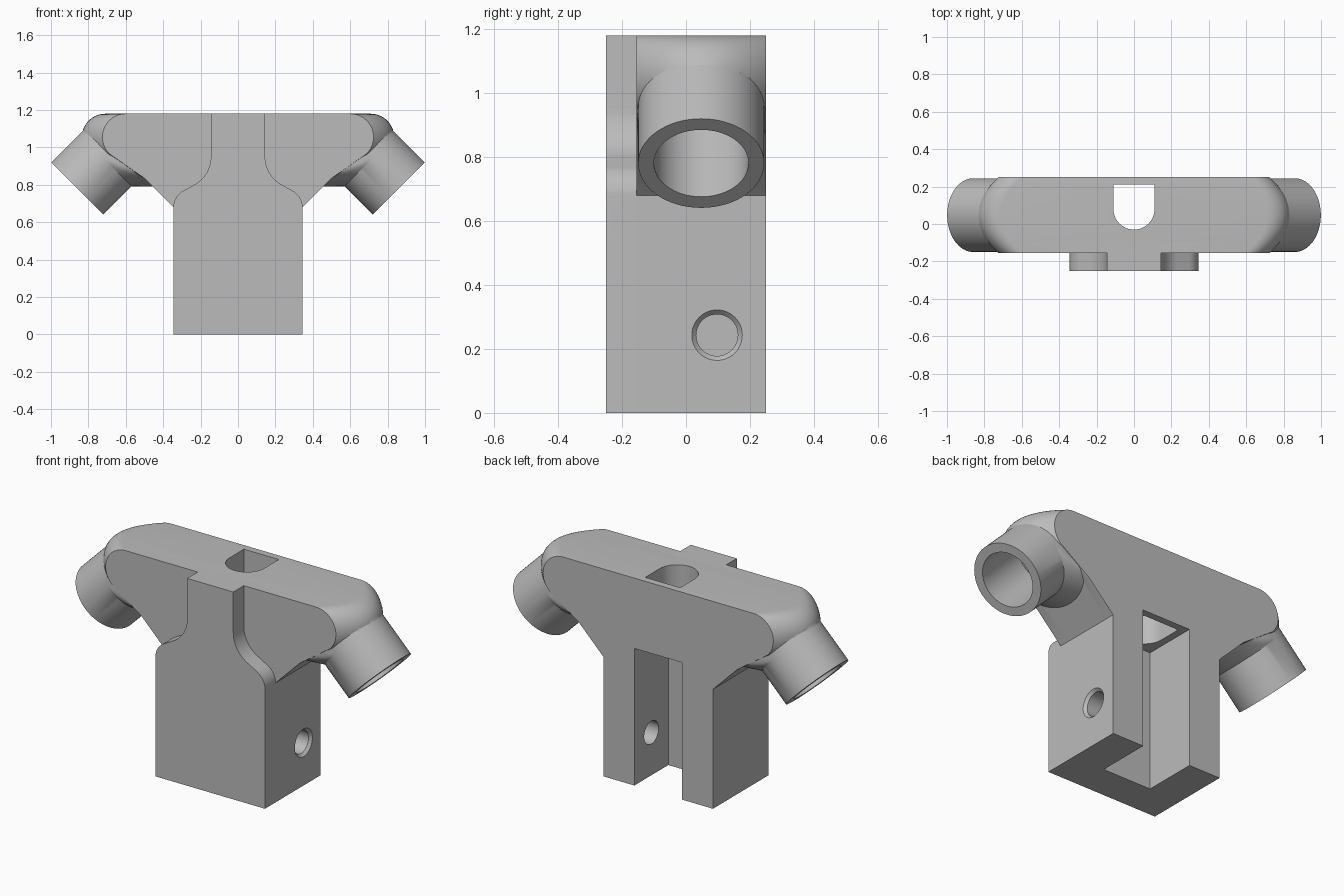
import bpy, bmesh
from math import sin, cos, pi, radians, sqrt
from mathutils import Vector

cube = bpy.data.objects.get("Cube")
if cube:
    bpy.data.objects.remove(cube, do_unlink=True)

grey = bpy.data.materials.new("plain_grey")
grey.use_nodes = True
colour = (0.5, 0.5, 0.5, 1)
grey.diffuse_color = colour
grey.node_tree.nodes["Principled BSDF"].inputs["Base Color"].default_value = colour

MID_Y, HALF_Y, TOP = 0.0475, 0.2025, 1.18


def loft(name, rings):
    """Closed solid through a list of equal-length point rings."""
    bm = bmesh.new()
    loops = [[bm.verts.new(p) for p in ring] for ring in rings]
    n = len(loops[0])
    for a, b in zip(loops, loops[1:]):
        for i in range(n):
            j = (i + 1) % n
            bm.faces.new((a[i], a[j], b[j], b[i]))
    bm.faces.new(loops[0])
    bm.faces.new(loops[-1])
    bmesh.ops.recalc_face_normals(bm, faces=bm.faces)
    mesh = bpy.data.meshes.new(name)
    bm.to_mesh(mesh)
    bm.free()
    mesh.materials.append(grey)
    ob = bpy.data.objects.new(name, mesh)
    bpy.context.collection.objects.link(ob)
    return ob


def arc(cx, cy, r, start, end, steps=12):
    return [(cx + r * cos(radians(start + (end - start) * i / steps)),
             cy + r * sin(radians(start + (end - start) * i / steps)))
            for i in range(steps + 1)]


def mirrored(half):
    return half + [(-x, z) for x, z in reversed(half)]


def combine(target, tool, operation):
    mod = target.modifiers.new(tool.name, 'BOOLEAN')
    mod.operation, mod.object, mod.solver = operation, tool, 'EXACT'
    bpy.ops.object.select_all(action='DESELECT')
    bpy.context.view_layer.objects.active = target
    target.select_set(True)
    bpy.ops.object.modifier_apply(modifier=mod.name)
    bpy.data.objects.remove(tool, do_unlink=True)


# Crossbar and leg: sliced across the depth so the ends bulge outward
slices = []
for i in range(25):
    u = -cos(pi * i / 24)
    nose = arc(0.6 + 0.11 * (1 - u * u), TOP - 0.125, 0.125, 90, -45, 16)
    outline = mirrored(nose + [(0.5, 0.835), (0.345, 0.68), (0.345, 0)])
    slices.append([(x, MID_Y + HALF_Y * u, z) for x, z in outline])
body = loft("bracket_body", slices)

# Front plate with S-curved shoulders
half = ([(0.345, 0)] + arc(0.245, 0.68, 0.1, 0, 60)
        + arc(0.315, 0.95, 0.17, 240, 180) + [(0.145, TOP)])
plate = loft("front_plate", [[(x, y, z) for x, z in mirrored(half)]
                             for y in (-0.25, -0.1)])
combine(body, plate, 'UNION')


# Angled sockets, flared where they meet the underside of the crossbar
def socket_ring(side, d, radius, flare=0.0, steps=64):
    axis = Vector((side, 0, -1)) / sqrt(2)
    down = Vector((-side, 0, -1)) / sqrt(2)
    centre = Vector((side * 0.6525, MID_Y, 0.9875)) + axis * d
    ring = []
    for i in range(steps):
        a = 2 * pi * i / steps
        r = radius + flare * sqrt(max(0, cos(a)))
        p = centre + down * (r * cos(a))
        p.y += max(-0.2, min(0.2, r * sin(a)))
        ring.append(p)
    return ring


FILLET, PIPE_R, PIPE_END = 0.08, 0.197, 0.293
for side in (1, -1):
    rings = [socket_ring(side, -0.1, 0.15)]
    for i in range(9):
        t = pi / 2 * i / 8
        rings.append(socket_ring(side, FILLET * sin(t), PIPE_R, FILLET * (1 - cos(pi / 2 - t))))
    rings.append(socket_ring(side, PIPE_END, PIPE_R))
    combine(body, loft("socket", rings), 'UNION')

for side in (1, -1):
    bore = loft("socket_bore", [socket_ring(side, d, 0.148) for d in (-0.03, 0.4)])
    combine(body, bore, 'DIFFERENCE')

# Slot open to the back and bottom of the leg
slot = loft("slot", [[(x, y, z) for x, y in ((-0.15, -0.055), (0.15, -0.055), (0.15, 0.4), (-0.15, 0.4))]
                     for z in (-0.1, 0.78)])
combine(body, slot, 'DIFFERENCE')

# Round-fronted hole from the top down into the slot
hole = arc(0, 0.08, 0.11, 180, 360, 24) + [(0.11, 0.21), (-0.11, 0.21)]
combine(body, loft("top_hole", [[(x, y, z) for x, y in hole] for z in (0.7, 1.3)]), 'DIFFERENCE')

# Countersunk screw hole in the left wall of the leg
rings = [[(x, y, z) for y, z in arc(0.097, 0.243, r, 0, 352.5, 47)]
         for x, r in ((0.1, 0.065), (0.33, 0.065), (0.345, 0.079), (0.4, 0.079))]
combine(body, loft("screw_hole", rings), 'DIFFERENCE')

# Smooth curves, crisp edges
bpy.ops.object.select_all(action='DESELECT')
body.select_set(True)
bpy.context.view_layer.objects.active = body
bpy.ops.object.shade_smooth_by_angle(angle=radians(30))
